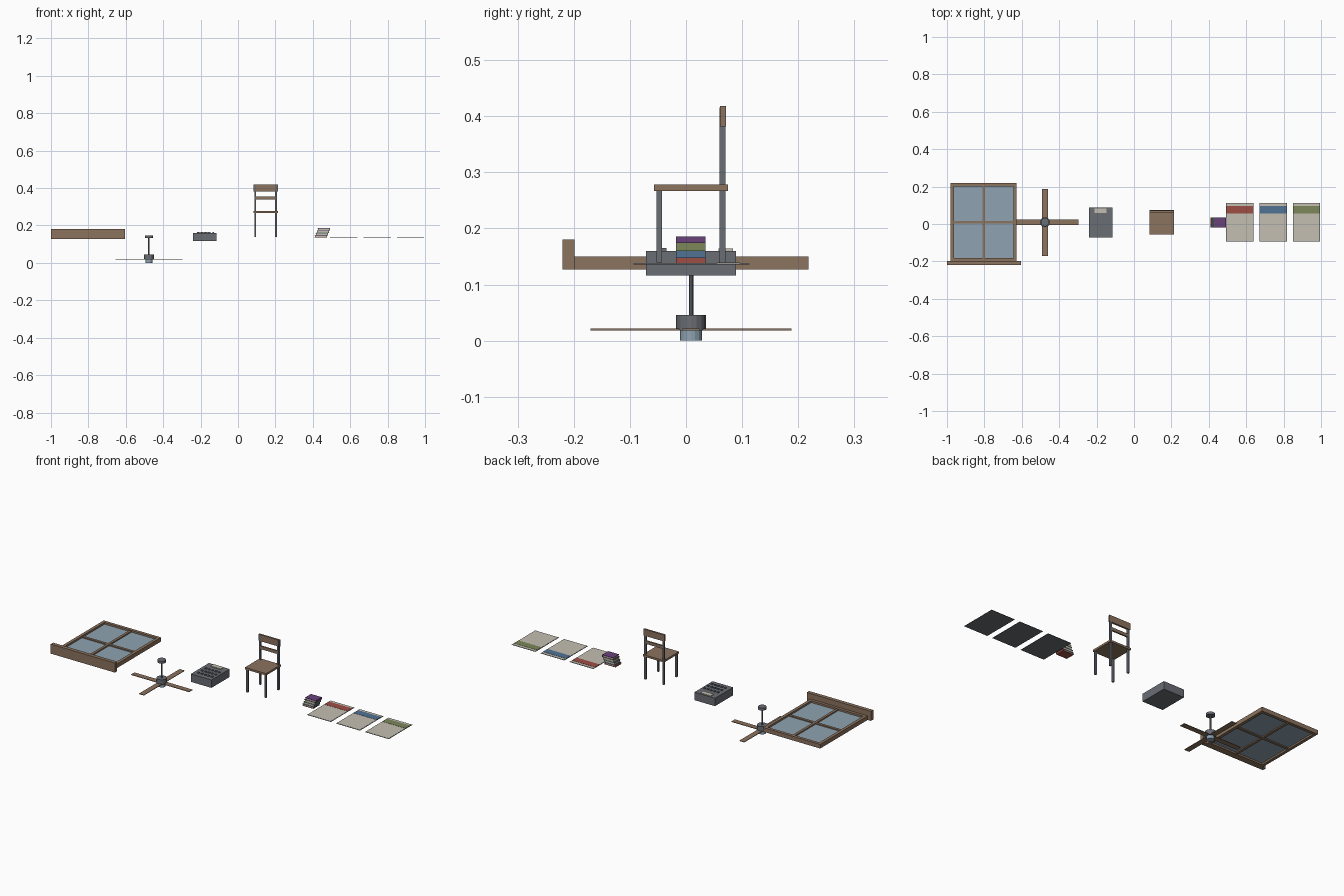
import bpy
from math import radians
from mathutils import Matrix, Vector

cube = bpy.data.objects.get("Cube")
if cube:
    bpy.data.objects.remove(cube, do_unlink=True)


def material(name, rgb):
    linear = [((c / 255 + 0.055) / 1.055) ** 2.4 for c in rgb] + [1.0]
    m = bpy.data.materials.new(name)
    m.use_nodes = True
    m.diffuse_color = linear
    m.node_tree.nodes["Principled BSDF"].inputs["Base Color"].default_value = linear
    return m


WOOD = material("brown wood", (140, 115, 94))
METAL = material("grey metal", (106, 109, 116))
GLASS = material("pale blue glass", (143, 164, 178))
PAPER = material("cream paper", (196, 191, 178))
RED = material("red", (158, 78, 68))
BLUE = material("blue", (80, 114, 148))
OLIVE = material("olive green", (124, 135, 88))
PURPLE = material("purple", (104, 66, 122))


def box(name, x, y, z, mat):
    """Box from (low, high) ranges on each axis."""
    centre = Vector([sum(r) / 2 for r in (x, y, z)])
    bpy.ops.mesh.primitive_cube_add(size=1, location=centre)
    ob = bpy.context.object
    ob.name = name
    size = [r[1] - r[0] for r in (x, y, z)]
    ob.data.transform(Matrix.Diagonal((*size, 1)))
    ob.data.materials.append(mat)
    return ob


def cylinder(name, x, y, z, radius, mat, sides=16):
    bpy.ops.mesh.primitive_cylinder_add(vertices=sides, radius=radius, depth=z[1] - z[0],
                                        location=(x, y, sum(z) / 2))
    ob = bpy.context.object
    ob.name = name
    ob.data.materials.append(mat)
    return ob


# Window lying flat: frame, glazing bars, pane and sill
x0, x1, y0, y1 = -0.98, -0.627, -0.2, 0.218
depth, bar = (0.127, 0.15), 0.017
for side, a in (("right", x0), ("left", x1 - bar)):
    box(f"window_stile_{side}", (a, a + bar), (y0, y1), depth, WOOD)
for side, a in (("bottom", y0), ("top", y1 - bar)):
    box(f"window_rail_{side}", (x0 + bar, x1 - bar), (a, a + bar), depth, WOOD)
mx, my = (x0 + x1) / 2, (y0 + y1) / 2
box("window_upright_bar", (mx - 0.007, mx + 0.007), (y0 + bar, y1 - bar), (0.13, 0.147), WOOD)
box("window_cross_bar", (x0 + bar, x1 - bar), (my - 0.007, my + 0.007), (0.131, 0.146), WOOD)
box("window_pane", (x0 + bar, x1 - bar), (y0 + bar, y1 - bar), (0.136, 0.14), GLASS)
box("window_sill", (-1, -0.605), (-0.22, -0.199), (0.127, 0.18), WOOD)

# Ceiling fan
fx, fy = -0.476, 0.009
cylinder("fan_light", fx, fy, (0, 0.018), 0.0195, GLASS)
cylinder("fan_motor", fx, fy, (0.018, 0.046), 0.0265, METAL)
cylinder("fan_rod", fx, fy, (0.046, 0.136), 0.004, METAL, 8)
cylinder("fan_mount", fx, fy, (0.134, 0.147), 0.022, METAL)
for i in range(4):
    blade = box(f"fan_blade_{i + 1}", (0.02, 0.179), (-0.015, 0.015), (-0.0015, 0.0015), WOOD)
    blade.data.transform(Matrix.Translation(blade.location))
    blade.location = (fx, fy, 0.02)
    blade.rotation_euler.z = radians(90 * i)

# Desk machine with keys and a label plate
box("machine_body", (-0.241, -0.114), (-0.071, 0.089), (0.116, 0.16), METAL)
box("machine_label", (-0.211, -0.147), (0.058, 0.084), (0.16, 0.164), PAPER)
for row in range(3):
    for col in range(5):
        kx, ky = -0.219 + col * 0.0205, -0.045 + row * 0.032
        box(f"machine_key_{row + 1}_{col + 1}", (kx, kx + 0.01), (ky, ky + 0.01),
            (0.16, 0.165), METAL)

# Chair
box("chair_seat", (0.083, 0.213), (-0.057, 0.075), (0.267, 0.278), WOOD)
for side, lx in (("right", 0.087), ("left", 0.199)):
    box(f"chair_front_leg_{side}", (lx, lx + 0.01), (-0.0525, -0.043), (0.139, 0.267), METAL)
    box(f"chair_back_post_{side}", (lx, lx + 0.01), (0.06, 0.07), (0.139, 0.416), METAL)
box("chair_top_slat", (0.083, 0.213), (0.0605, 0.071), (0.382, 0.418), WOOD)
box("chair_middle_slat", (0.088, 0.208), (0.061, 0.0695), (0.338, 0.355), WOOD)

# Stack of books, spines to the model's left
bottom = 0.137
for i, (name, mat, thick) in enumerate((("red", RED, 0.01), ("blue", BLUE, 0.013),
                                        ("olive", OLIVE, 0.014), ("purple", PURPLE, 0.012))):
    top = bottom + thick
    left = 0.41 + 0.005 * i
    right = left + 0.067
    depth = (-0.018, 0.035)
    box(f"{name}_book_back_cover", (left, right), depth, (bottom, bottom + 0.002), mat)
    box(f"{name}_book_front_cover", (left, right), depth, (top - 0.002, top), mat)
    box(f"{name}_book_spine", (right - 0.003, right), depth, (bottom + 0.002, top - 0.002), mat)
    box(f"{name}_book_pages", (left + 0.003, right - 0.003), (-0.016, 0.033),
        (bottom + 0.002, top - 0.002), PAPER)
    bottom = top

# Three posters on grey backing boards, each with a coloured band
for name, px, mat in (("red", 0.492, RED), ("blue", 0.671, BLUE), ("olive", 0.849, OLIVE)):
    wide = (px, px + 0.146)
    inner = (px + 0.002, px + 0.144)
    box(f"{name}_poster_board", wide, (-0.094, 0.113), (0.136, 0.1375), METAL)
    box(f"{name}_poster_sheet", inner, (-0.092, 0.111), (0.1375, 0.1385), PAPER)
    box(f"{name}_poster_band", inner, (0.055, 0.095), (0.1385, 0.1395), mat)
